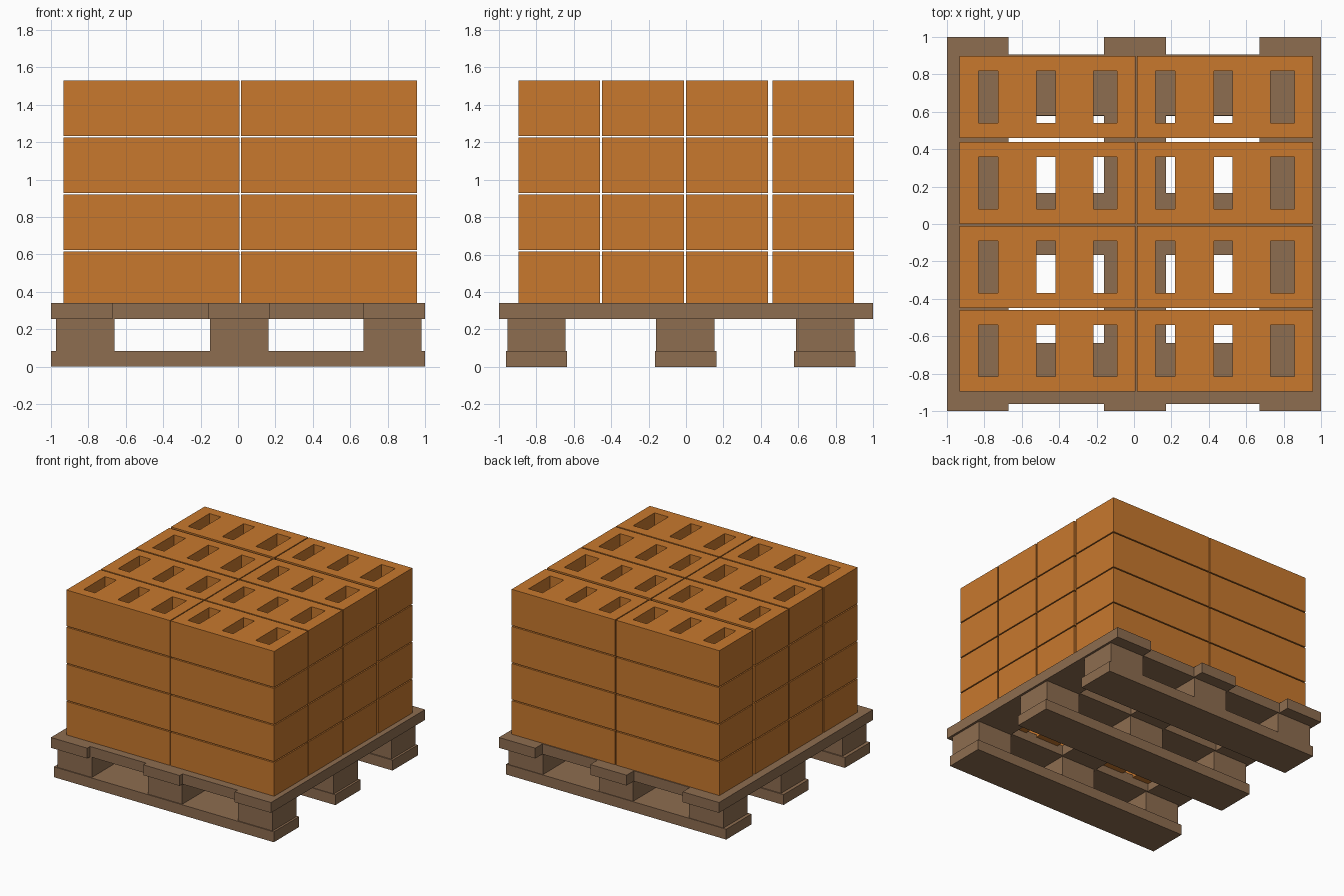
import bpy, bmesh

if "Cube" in bpy.data.objects:
    bpy.data.objects.remove(bpy.data.objects["Cube"])


def material(name, rgb):
    m = bpy.data.materials.new(name)
    m.diffuse_color = (*rgb, 1)
    m.use_nodes = True
    m.node_tree.nodes["Principled BSDF"].inputs["Base Color"].default_value = m.diffuse_color
    return m


WOOD = material("wood", (0.27, 0.153, 0.08))
CLAY = material("clay", (0.58, 0.19, 0.027))


def slab(name, xs, ys, z0, z1, mat, filled=lambda i, j: True):
    """Closed slab made of the filled cells of an x/y grid."""
    bm = bmesh.new()
    nx, ny = len(xs) - 1, len(ys) - 1

    def solid(i, j):
        return 0 <= i < nx and 0 <= j < ny and filled(i, j)

    def quad(*pts):
        bm.faces.new([bm.verts.new(p) for p in pts])

    for i in range(nx):
        for j in range(ny):
            if not solid(i, j):
                continue
            c = [(xs[i], ys[j]), (xs[i + 1], ys[j]),
                 (xs[i + 1], ys[j + 1]), (xs[i], ys[j + 1])]
            quad(*[(*p, z1) for p in c])
            quad(*[(*p, z0) for p in reversed(c)])
            for k, (di, dj) in enumerate([(0, -1), (1, 0), (0, 1), (-1, 0)]):
                if not solid(i + di, j + dj):
                    a, b = c[k], c[(k + 1) % 4]
                    quad((*a, z0), (*b, z0), (*b, z1), (*a, z1))
    bmesh.ops.remove_doubles(bm, verts=bm.verts, dist=1e-4)
    bmesh.ops.recalc_face_normals(bm, faces=bm.faces)
    me = bpy.data.meshes.new(name)
    bm.to_mesh(me)
    bm.free()
    me.materials.append(mat)
    ob = bpy.data.objects.new(name, me)
    bpy.context.collection.objects.link(ob)
    return ob


# Pallet: runners along x with three spacer blocks on each
RUNNERS = [(-0.963, -0.635), (-0.165, 0.162), (0.578, 0.906)]
BLOCKS_Y = [(-0.955, -0.645), (-0.16, 0.153), (0.588, 0.901)]
BLOCKS_X = [(-0.972, -0.66), (-0.15, 0.162), (0.67, 0.982)]
for r, (run, by) in enumerate(zip(RUNNERS, BLOCKS_Y)):
    slab(f"pallet_runner_{r}", (-1, 1), run, 0, 0.085, WOOD)
    for b, bx in enumerate(BLOCKS_X):
        slab(f"pallet_block_{r}_{b}", bx, by, 0.085, 0.255, WOOD)

# Pallet deck: three boards along y crossed flush by three along x
slab("pallet_deck", (-1, -0.67, -0.16, 0.17, 0.67, 1),
     (-1, -0.963, -0.635, -0.165, 0.165, 0.58, 0.906, 1),
     0.255, 0.34, WOOD, lambda i, j: i % 2 == 0 or j % 2 == 1)

# Bricks: hollow blocks with three through holes, 2 x 4 per layer, 4 layers
brick = slab("brick", (0, 0.1, 0.204, 0.411, 0.511, 0.715, 0.841, 0.94),
             (0, 0.08, 0.357, 0.437), 0, 0.296, CLAY,
             lambda i, j: not (i % 2 == 1 and j == 1))
n = 0
for z in (0.319, 0.624, 0.929, 1.234):
    for y in (-0.896, -0.448, 0.001, 0.461):
        for x in (-0.932, 0.016):
            ob = brick if n == 0 else bpy.data.objects.new(f"brick_{n}", brick.data)
            if n:
                bpy.context.collection.objects.link(ob)
            ob.location = (x, y, z)
            n += 1
